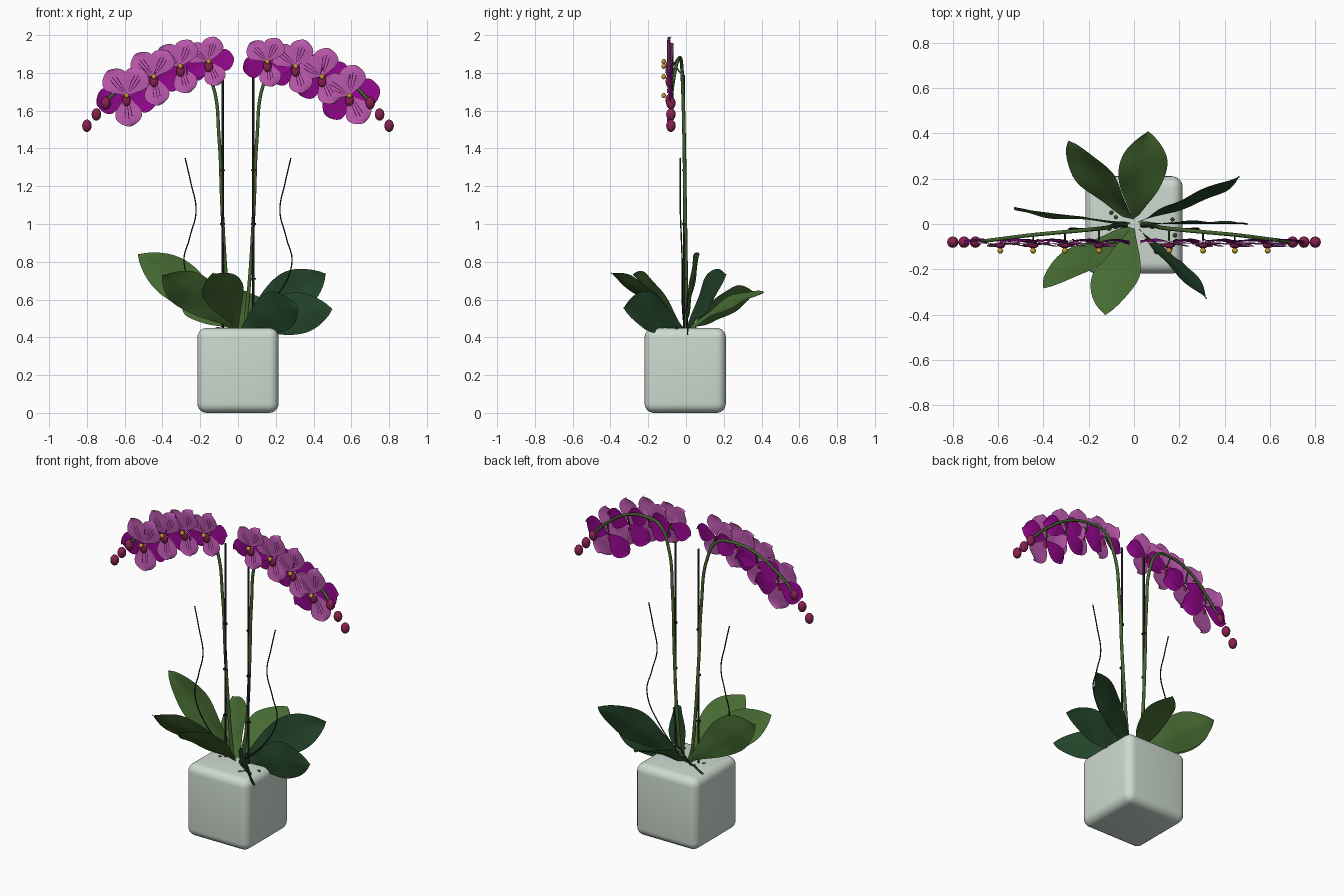
import bpy, bmesh, math, random
from mathutils import Vector

if "Cube" in bpy.data.objects:
    bpy.data.objects.remove(bpy.data.objects["Cube"])

random.seed(4)


def mat(name, col):
    m = bpy.data.materials.new(name)
    m.diffuse_color = (*col, 1)
    m.use_nodes = True
    m.node_tree.nodes["Principled BSDF"].inputs["Base Color"].default_value = m.diffuse_color
    return m


POT = mat("pale_ceramic", (0.61, 0.70, 0.63))
LEAF = mat("leaf_green", (0.062, 0.15, 0.033))
DARK = mat("deep_green", (0.017, 0.06, 0.023))
STEM = mat("stem_green", (0.06, 0.13, 0.03))
STAKE = mat("stake_black", (0.015, 0.014, 0.018))
PINK = mat("petal_pink", (0.50, 0.10, 0.42))
PURPLE = mat("petal_purple", (0.29, 0.002, 0.26))
VEIN = mat("vein_purple", (0.06, 0.002, 0.06))
RED = mat("lip_red", (0.25, 0.015, 0.08))
GOLD = mat("gold", (0.60, 0.34, 0.03))


def finish(name, bm, mats, smooth=True):
    me = bpy.data.meshes.new(name)
    bm.to_mesh(me)
    bm.free()
    for m in mats:
        me.materials.append(m)
    if smooth:
        me.shade_smooth()
    ob = bpy.data.objects.new(name, me)
    bpy.context.collection.objects.link(ob)
    return ob


def grid(bm, f, ts, us, index=0):
    """Sheet of quads through f(t, u)."""
    rows = [[bm.verts.new(f(t, u)) for u in us] for t in ts]
    for a, b in zip(rows, rows[1:]):
        for i in range(len(us) - 1):
            bm.faces.new((a[i], a[i + 1], b[i + 1], b[i])).material_index = index


def ball(name, loc, radii, m, seg=16):
    bm = bmesh.new()
    bmesh.ops.create_uvsphere(bm, u_segments=seg, v_segments=seg // 2 + 2, radius=1)
    for v in bm.verts:
        v.co = Vector(c * r for c, r in zip(v.co, radii)) + Vector(loc)
    return finish(name, bm, [m])


def tube(name, pts, r, m, taper=1.0):
    cu = bpy.data.curves.new(name, 'CURVE')
    cu.dimensions = '3D'
    cu.bevel_depth, cu.bevel_resolution, cu.resolution_u = r, 3, 10
    cu.use_fill_caps = True
    sp = cu.splines.new('BEZIER')
    sp.bezier_points.add(len(pts) - 1)
    for i, (bp, p) in enumerate(zip(sp.bezier_points, pts)):
        bp.co = p
        bp.handle_left_type = bp.handle_right_type = 'AUTO'
        bp.radius = 1 + (taper - 1) * i / (len(pts) - 1)
    cu.materials.append(m)
    ob = bpy.data.objects.new(name, cu)
    bpy.context.collection.objects.link(ob)
    bpy.ops.object.select_all(action='DESELECT')
    ob.select_set(True)
    bpy.context.view_layer.objects.active = ob
    bpy.ops.object.convert(target='MESH')


# pot: rounded cube
bm = bmesh.new()
bmesh.ops.create_cube(bm, size=1)
for v in bm.verts:
    v.co = (v.co.x * 0.43, v.co.y * 0.43 - 0.004, v.co.z * 0.45 + 0.225)
bmesh.ops.bevel(bm, geom=bm.edges[:], offset=0.05, segments=6, profile=0.5, affect='EDGES')
pot = finish("pot", bm, [POT], False)
bpy.context.view_layer.objects.active = pot
pot.select_set(True)
bpy.ops.object.shade_smooth_by_angle(angle=math.radians(30))

# moss flecks on the pot top
for i, (x, y) in enumerate([(-0.1, 0.05), (-0.08, 0.03), (-0.11, -0.02), (0.18, -0.05),
                            (0.17, 0.02), (0.16, -0.11), (0.1, -0.12), (0.12, -0.1)]):
    r = random.uniform(0.009, 0.015)
    ball(f"moss_{i}", (x, y, 0.447), (r, r, 0.007), DARK, 8)

# leaves: tip, colour and how far the banked blade is levelled out again
LEAVES = [((-0.29, 0.365, 0.63), LEAF, 0.3), ((0.06, 0.41, 0.64), LEAF, 0),
          ((0.465, 0.21, 0.735), DARK, 0), ((0.50, 0.0, 0.55), DARK, 0),
          ((0.32, -0.33, 0.56), DARK, 0), ((-0.13, -0.40, 0.74), LEAF, 0),
          ((-0.40, -0.28, 0.73), LEAF, 0.35), ((-0.53, 0.07, 0.84), LEAF, 0)]
for i, (tip, m, level) in enumerate(LEAVES):
    base = Vector((0, 0, 0.43))
    axis = Vector(tip) - base
    side = axis.cross(Vector((0, 1, 0))).normalized()
    flat = axis.cross(Vector((0, 0, 1))).normalized()
    if flat.dot(side) < 0:
        flat.negate()
    side = (side + flat * level).normalized()
    nor = side.cross(axis).normalized()
    if nor.z < 0:
        nor.negate()
    bow = Vector((0, 0, 0.025))

    def blade(t, u):
        w = 0.112 * max(0.0, math.sin(math.pi * t ** 1.4)) ** 0.85
        lift = 0.10 * w * abs(u) + 0.005 * u * math.sin(14 * t)
        return base + axis * t + side * (w * u) + nor * lift + bow * math.sin(math.pi * t)

    bm = bmesh.new()
    grid(bm, blade, [k / 20 for k in range(21)], [k / 4 - 1 for k in range(9)])
    bmesh.ops.remove_doubles(bm, verts=bm.verts[:], dist=0.0005)
    finish(f"leaf_{i}", bm, [m])


# flower: five broad petals with painted veins, a lip and a gold centre
def flower(name, cx, cz, size, spin):
    bm = bmesh.new()
    for k, angle in enumerate((0, 70, 139, 207, 287)):
        a = math.radians(angle + spin)
        purple = k in (0, 3)
        y0 = -0.076 if purple else -0.085

        def surf(t, u, dy=0.0):
            w = 0.43 * size * max(0.0, math.sin(math.pi * t ** 1.5)) ** 0.65
            r, s = t * size, w * u
            y = y0 + 0.010 * t * math.sin(4 * t + 2 * k) + 0.010 * t * u + dy
            return Vector((cx + r * math.cos(a) - s * math.sin(a), y,
                           cz + r * math.sin(a) + s * math.cos(a)))

        ts = [j / 14 for j in range(13)] + [0.9, 0.94, 0.97, 0.99, 1]
        grid(bm, surf, ts, [j / 4 - 1 for j in range(9)], int(purple))
        if not purple:
            for u0 in (-0.25, 0, 0.25):
                grid(bm, lambda t, u: surf(t, u0 + u, -0.0025),
                     [0.15 + 0.06 * j for j in range(11 if u0 == 0 else 10)],
                     [-0.03, 0.03], 2)
    bmesh.ops.remove_doubles(bm, verts=bm.verts[:], dist=0.0003)
    finish(name, bm, [PINK, PURPLE, VEIN])
    ball(name + "_lip", (cx, -0.094, cz - 0.025), (0.022, 0.014, 0.03), RED)
    ball(name + "_centre", (cx, -0.118, cz), (0.013, 0.012, 0.014), GOLD)


# x, z, size, spin, stem height behind the flower
FLOWERS = [(0.155, 1.86, 0.135, -6, 1.80), (0.305, 1.835, 0.148, 0, 1.88),
           (0.445, 1.78, 0.155, 8, 1.85), (0.59, 1.68, 0.165, 11, 1.755)]
ARC = [(0.035, 0, 0.43), (0.065, 0, 0.75), (0.085, -0.005, 1.1), (0.10, -0.01, 1.45),
       (0.135, -0.018, 1.74), (0.20, -0.025, 1.86), (0.305, -0.035, 1.88),
       (0.445, -0.048, 1.85), (0.59, -0.066, 1.755), (0.70, -0.08, 1.65)]
WIRE = [(0.02, -0.01, 0.44), (0.19, -0.02, 0.6), (0.285, -0.02, 0.79), (0.255, -0.025, 0.93),
        (0.222, -0.03, 1.07), (0.25, -0.03, 1.22), (0.28, -0.03, 1.35)]

for s, tag in ((-1, "left"), (1, "right")):
    tube(f"flower_stem_{tag}", [(s * x, y, z) for x, y, z in ARC], 0.010, STEM, 0.8)
    tube(f"air_root_{tag}", [(s * x, y, z) for x, y, z in WIRE], 0.0035, STAKE)
    # support stake and its clips
    sx = s * 0.081
    tube(f"stake_{tag}", [(sx, -0.01, 0.43), (sx, -0.01, 1.79)], 0.006, STAKE)
    for z in (0.71, 1.0, 1.285):
        tube(f"clip_{tag}", [(sx, -0.01, z - 0.004), (sx, -0.01, z + 0.004)], 0.013, STAKE)
    for i, (x, z, size, spin, sz) in enumerate(FLOWERS):
        flower(f"flower_{tag}_{i}", s * x, z, size, spin * s)
        tube(f"flower_stalk_{tag}_{i}",
             [(s * x, -0.018 - 0.08 * x, sz), (s * x, -0.072, z)], 0.004, STEM)
    for i in range(3):
        d = 0.05 * i
        ball(f"bud_{tag}_{i}", (s * (0.70 + d), -0.08, 1.64 - 1.2 * d),
             (0.025, 0.025, 0.033), RED)
